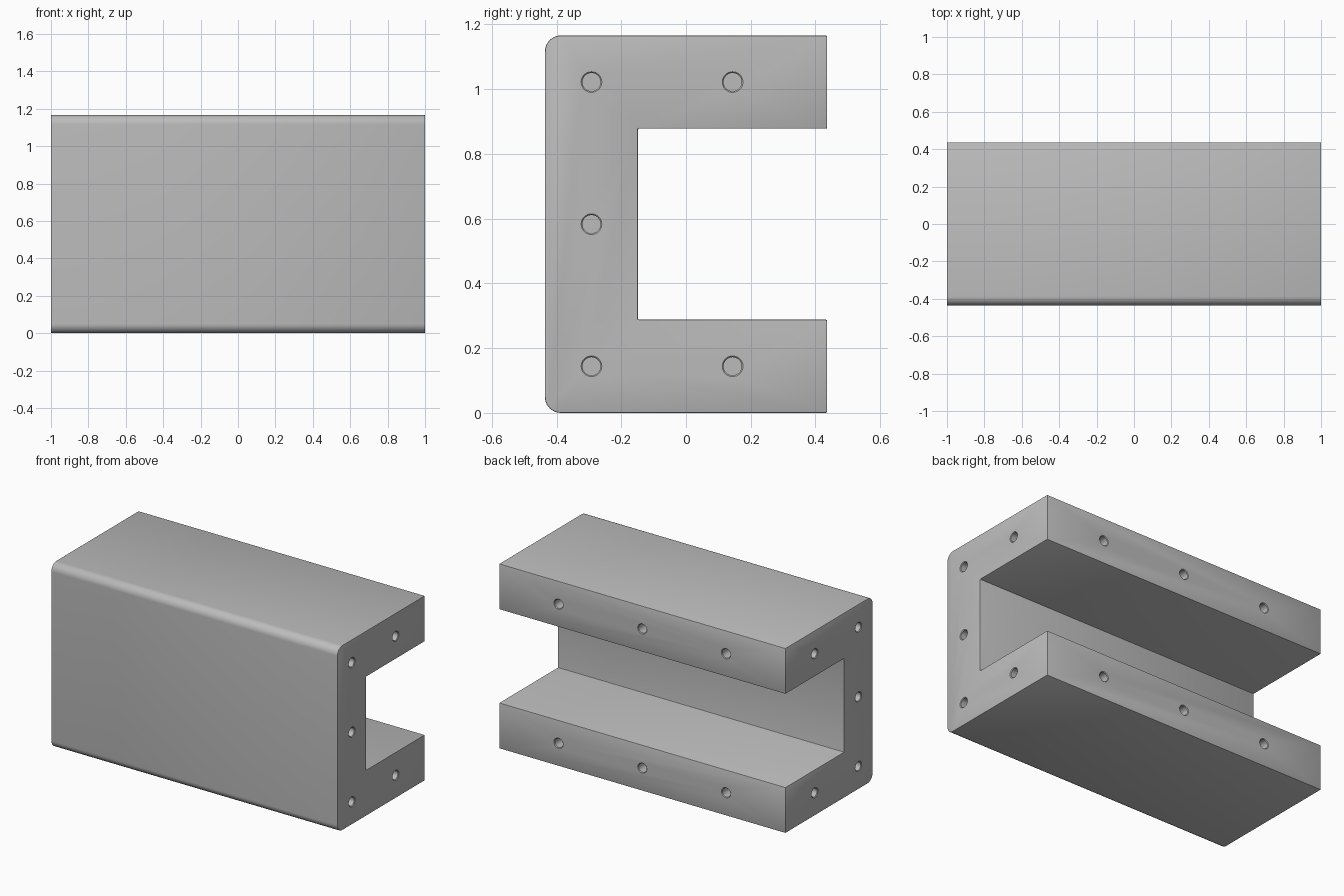
import bpy, bmesh, math
from mathutils import Matrix, Vector

cube = bpy.data.objects.get("Cube")
if cube:
    bpy.data.objects.remove(cube)

HALF_X, HALF_Y, HEIGHT = 1.0, 0.436, 1.166
WALL = 0.288        # thickness of the web and both arms
CORNER = 0.05       # rounded front corners
HOLE_R, RIM, DEPTH = 0.028, 0.004, 0.15

grey = bpy.data.materials.new("plain grey")
grey.use_nodes = True
colour = (0.5, 0.5, 0.5, 1)
grey.diffuse_color = colour
grey.node_tree.nodes["Principled BSDF"].inputs["Base Color"].default_value = colour


def make_object(name, bm):
    bmesh.ops.recalc_face_normals(bm, faces=bm.faces[:])
    mesh = bpy.data.meshes.new(name)
    bm.to_mesh(mesh)
    bm.free()
    mesh.materials.append(grey)
    obj = bpy.data.objects.new(name, mesh)
    bpy.context.collection.objects.link(obj)
    return obj


def arc(cy, cz, start, steps=10):
    """Quarter circle of profile points, running clockwise."""
    angles = [start - math.pi / 2 * i / steps for i in range(steps + 1)]
    return [(cy + CORNER * math.cos(a), cz + CORNER * math.sin(a)) for a in angles]


# C-shaped profile, extruded along x
inner = WALL - HALF_Y
profile = arc(CORNER - HALF_Y, CORNER, 1.5 * math.pi)
profile += arc(CORNER - HALF_Y, HEIGHT - CORNER, math.pi)
profile += [(HALF_Y, HEIGHT), (HALF_Y, HEIGHT - WALL), (inner, HEIGHT - WALL),
            (inner, WALL), (HALF_Y, WALL), (HALF_Y, 0)]
bm = bmesh.new()
face = bm.faces.new([bm.verts.new((-HALF_X, y, z)) for y, z in profile])
extruded = bmesh.ops.extrude_face_region(bm, geom=[face])
moved = [v for v in extruded["geom"] if isinstance(v, bmesh.types.BMVert)]
bmesh.ops.translate(bm, verts=moved, vec=(2 * HALF_X, 0, 0))
channel = make_object("channel_block", bm)

# Softened edges
bevel = channel.modifiers.new("edge softening", "BEVEL")
bevel.width = 0.004
bevel.segments = 2
bevel.limit_method = "ANGLE"
bevel.angle_limit = math.radians(40)


def add_hole(bm, position, outward):
    """Blind hole with a chamfered rim, sunk against the outward direction."""
    turn = Vector(outward).to_track_quat("Z", "Y").to_matrix().to_4x4()
    place = Matrix.Translation(position) @ turn
    rings = []
    for radius, height in ((HOLE_R + 2 * RIM, RIM), (HOLE_R, -RIM), (HOLE_R, -DEPTH)):
        circle = bmesh.ops.create_circle(bm, segments=32, radius=radius,
                                         matrix=place @ Matrix.Translation((0, 0, height)))
        rings.append(circle["verts"])
    for upper, lower in zip(rings, rings[1:]):
        for i in range(32):
            j = (i + 1) % 32
            bm.faces.new((upper[i], upper[j], lower[j], lower[i]))
    bm.faces.new(rings[0])
    bm.faces.new(rings[-1])


# Screw holes in both ends and in the back of both arms
low, high = WALL / 2, HEIGHT - WALL / 2
web_y = WALL / 2 - HALF_Y
arm_y = HALF_Y - 0.292
bm = bmesh.new()
for side in (-1, 1):
    for y, z in ((web_y, low), (web_y, HEIGHT / 2), (web_y, high), (arm_y, low), (arm_y, high)):
        add_hole(bm, (side * HALF_X, y, z), (side, 0, 0))
for z in (low, high):
    for x in (-0.585, 0, 0.585):
        add_hole(bm, (x, HALF_Y, z), (0, 1, 0))
cutter = make_object("hole_cutter", bm)
cutter.hide_render = True

cut = channel.modifiers.new("screw holes", "BOOLEAN")
cut.operation = "DIFFERENCE"
cut.solver = "EXACT"
cut.object = cutter

# Apply the modifiers and remove the cutter
bpy.ops.object.select_all(action="DESELECT")
channel.select_set(True)
bpy.context.view_layer.objects.active = channel
for name in [m.name for m in channel.modifiers]:
    bpy.ops.object.modifier_apply(modifier=name)
bpy.data.objects.remove(cutter)
bpy.ops.object.shade_smooth_by_angle(angle=math.radians(30))
